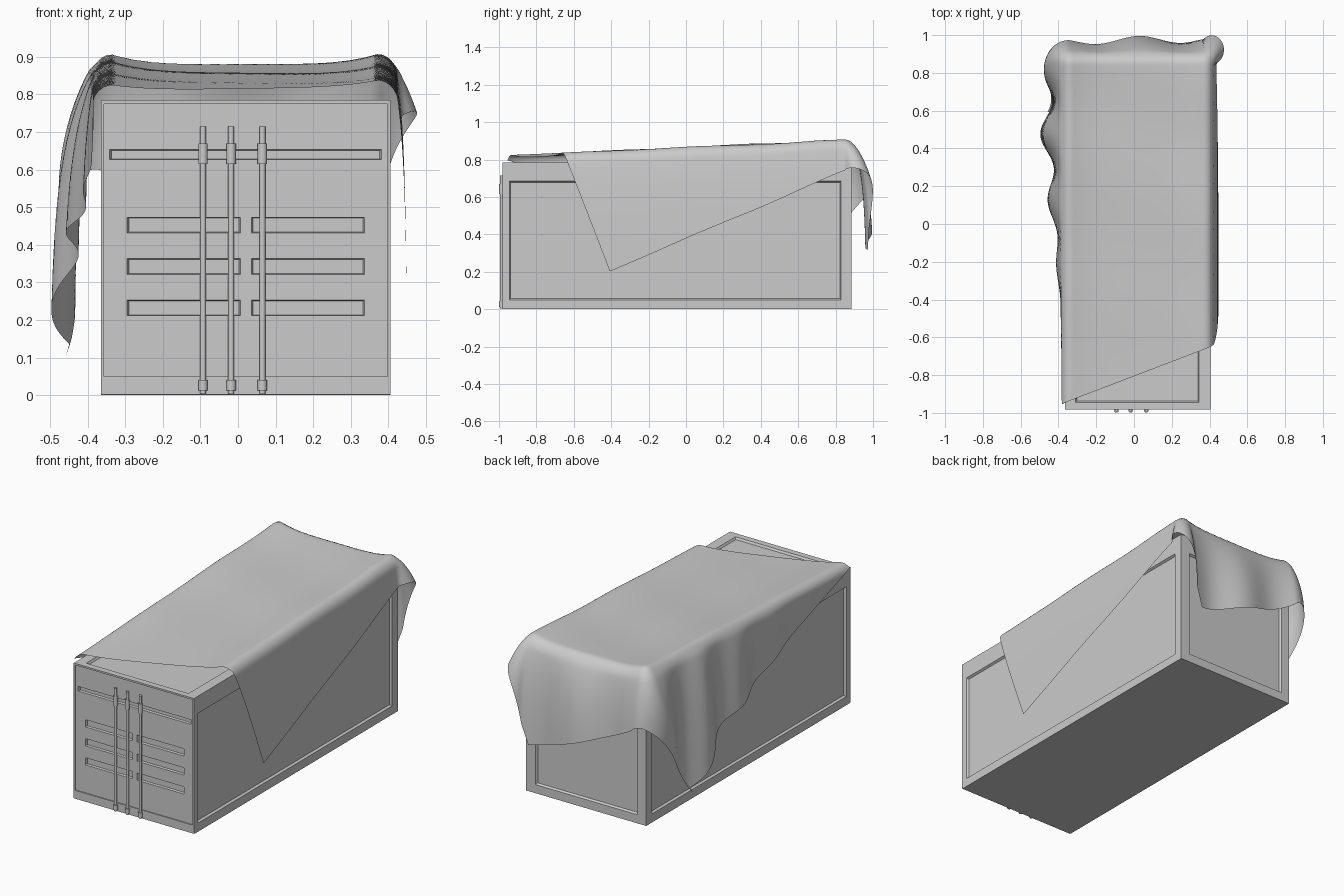
import bpy, bmesh, math
from math import sin, cos, pi, exp, hypot, atan2

if "Cube" in bpy.data.objects:
    bpy.data.objects.remove(bpy.data.objects["Cube"])

X0, X1, Y0, Y1, H = -0.365, 0.405, -0.975, 0.885, 0.785


def finish(bm, name, angle=None):
    me = bpy.data.meshes.new(name)
    bm.to_mesh(me)
    bm.free()
    ob = bpy.data.objects.new(name, me)
    bpy.context.collection.objects.link(ob)
    if angle:
        bpy.ops.object.select_all(action='DESELECT')
        ob.select_set(True)
        bpy.context.view_layer.objects.active = ob
        bpy.ops.object.shade_smooth_by_angle(angle=math.radians(angle))
    return ob


def add_box(bm, lo, hi):
    vs = bmesh.ops.create_cube(bm, size=1)['verts']
    for v in vs:
        for i in range(3):
            v.co[i] = hi[i] if v.co[i] > 0 else lo[i]
    return vs


# container body with recessed side, back and roof panels
bm = bmesh.new()
add_box(bm, (X0, Y0, 0), (X1, Y1, H))
bm.normal_update()
mid = ((X0 + X1) / 2, (Y0 + Y1) / 2, H / 2)


def recess(normal, lo, hi, depth):
    f = max(bm.faces, key=lambda f: f.normal.dot(normal) * 10 + f.calc_area())
    axis = max(range(3), key=lambda i: abs(normal[i]))
    bmesh.ops.inset_region(bm, faces=[f], thickness=0.02)
    for v in f.verts:
        for i in range(3):
            if i != axis:
                v.co[i] = hi[i] if v.co[i] > mid[i] else lo[i]
    bmesh.ops.inset_region(bm, faces=[f], thickness=0.01, depth=-depth)


panel_lo, panel_hi = (X0 + 0.055, -0.945, 0.05), (X1 - 0.06, 0.83, 0.685)
for n in ((1, 0, 0), (-1, 0, 0), (0, 1, 0), (0, 0, 1)):
    recess(n, panel_lo, panel_hi, 0.012)
body = finish(bm, "container_body")

# pressed slots in the doors
bm = bmesh.new()
slots = [(-0.345, 0.385, 0.625, 0.655)]
for z in (0.21, 0.32, 0.43):
    slots += [(-0.298, 0.01, z, z + 0.045), (0.032, 0.34, z, z + 0.045)]
for a, b, c, d in slots:
    for v in add_box(bm, (a, Y0 - 0.01, c), (b, Y0 + 0.014, d)):
        if v.co.y > Y0:
            v.co.x += 0.008 if v.co.x == min(a, v.co.x) or v.co.x < (a + b) / 2 else -0.008
            v.co.z += 0.004 if v.co.z < (c + d) / 2 else -0.004
cutter = finish(bm, "slot_cutter")
cutter.hide_render = True
cutter.hide_set(True)
mod = body.modifiers.new("slots", 'BOOLEAN')
mod.object = cutter
mod.solver = 'EXACT'

# thin door skin edges: sill, header and corner strips
bm = bmesh.new()
for lo, hi in (((X0, Y0 - 0.006, 0.002), (X1, Y0, 0.05)),
               ((X0, Y0 - 0.006, 0.775), (X1, Y0, H)),
               ((X0, Y0 - 0.006, 0.05), (X0 + 0.008, Y0, 0.775)),
               ((X1 - 0.008, Y0 - 0.006, 0.05), (X1, Y0, 0.775))):
    add_box(bm, lo, hi)
finish(bm, "door_frame")

# locking rods with sleeves
for k, x in enumerate((-0.093, -0.018, 0.065)):
    bm = bmesh.new()
    for r, z0, z1 in ((0.008, 0.004, 0.715), (0.0125, 0.615, 0.67), (0.0125, 0.012, 0.04)):
        vs = bmesh.ops.create_cone(bm, cap_ends=True, segments=16, radius1=r,
                                   radius2=r, depth=z1 - z0)['verts']
        bmesh.ops.translate(bm, verts=vs, vec=(x, -0.9865, (z0 + z1) / 2))
    finish(bm, f"lock_rod_{k + 1}", 40)

# draped tarpaulin: a skewed rectangle wrapped over the box edges
R = 0.05
XL, XR, YB = -0.385 + R, 0.42 - R, 0.90 - R


def smooth(t):
    t = max(0, min(1, t))
    return t * t * (3 - 2 * t)


def top(x, y):
    t = (y + 0.95) / 1.7
    u = min(1, abs(x - 0.018) / 0.36)
    z = 0.81 + 0.063 * t + (0.015 + 0.015 * t) * u ** 4
    return z + 0.004 * sin(9 * y + 3 * x) * t


def drape(p, q):
    left = p < 0
    a = max(0, XL - p) if left else max(0, p - XR)
    b = max(0, q - YB)
    px, qy = max(XL, min(XR, p)), min(q, YB)
    r, th = hypot(a, b), atan2(b, a)
    ca, sa = (cos(th), sin(th)) if r > 0 else (0, 0)
    if r < R * pi / 2:
        h, d = R * sin(r / R), R * (1 - cos(r / R))
    else:
        h, d = R, R + r - R * pi / 2
    # gathered folds pull the back left tail forward
    w = smooth((qy - 0.15) / 0.7) * (a / 0.77) ** 2 if left else 0
    shift = 0.27 * w
    if left:
        ys = qy - shift
        side = smooth((ys + 0.7) / 1.3) * (0.085 + 0.035 * cos(2 * pi * (ys - 0.47) / 0.36))
        bump = 0.02
    else:
        side, bump = 0.03, 0.12
    back = 0.085 - 0.022 * cos(14 * (px + 0.2))
    flare = side * ca * ca + back * sa * sa + bump * sin(2 * th)
    h += flare * (1 - exp(-max(0, r - R) / 0.2))
    return (px + (-1 if left else 1) * ca * h, qy + sa * h - shift,
            top(px, qy) - d - 0.06 * w)


NU, NV, W, L = 90, 116, 1.535, 2.0
bm = bmesh.new()
grid = []
for j in range(NV + 1):
    row = []
    for i in range(NU + 1):
        s, t = W * i / NU, L * j / NV
        row.append(bm.verts.new(drape(-0.39 + 0.934 * s - 0.357 * t,
                                      -0.955 + 0.357 * s + 0.934 * t)))
    grid.append(row)
for j in range(NV):
    for i in range(NU):
        bm.faces.new((grid[j][i], grid[j][i + 1], grid[j + 1][i + 1], grid[j + 1][i]))
finish(bm, "tarpaulin", 80)
